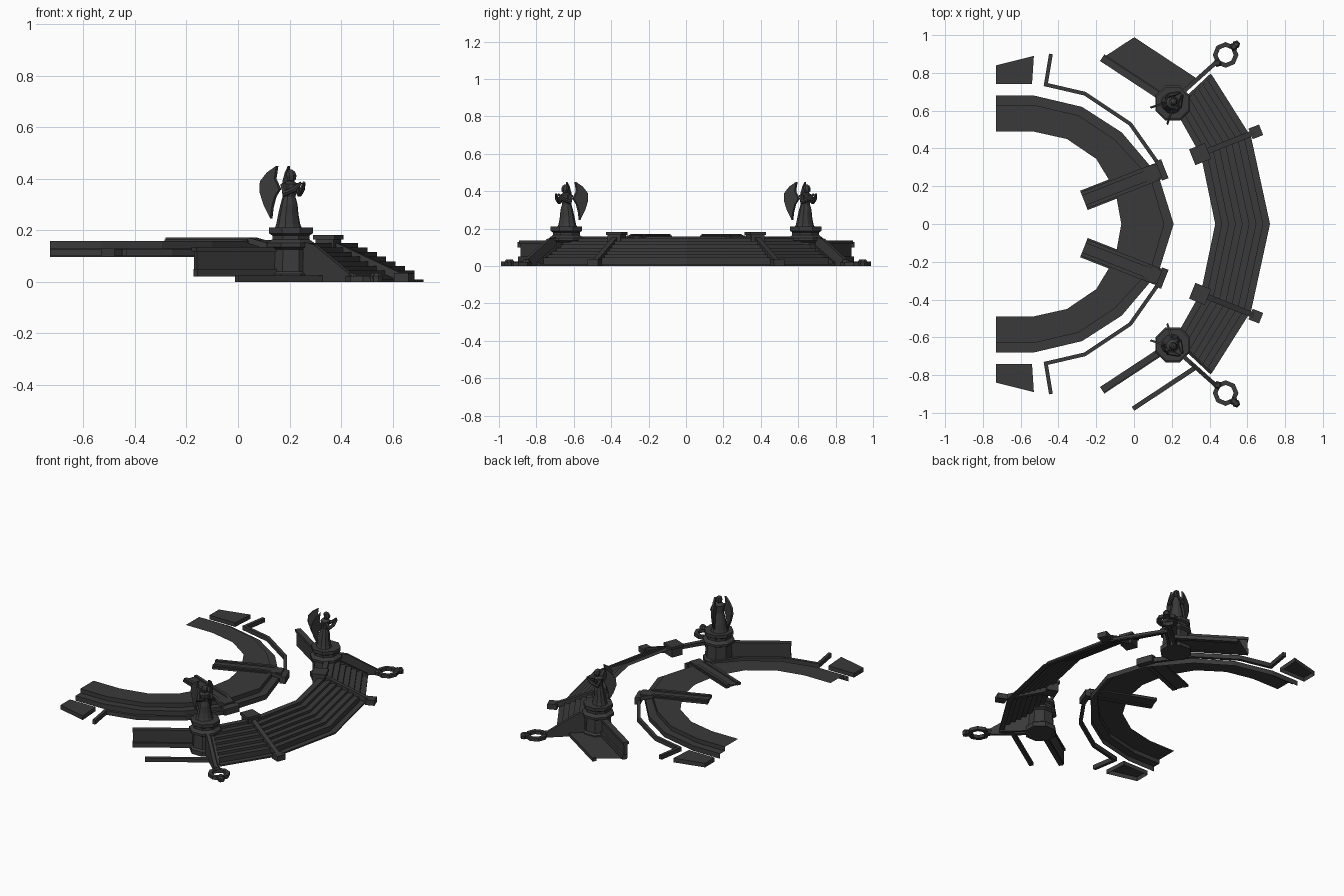
import bpy, bmesh, math
from mathutils import Matrix, Vector

cube = bpy.data.objects.get("Cube")
if cube:
    bpy.data.objects.remove(cube)

stone = bpy.data.materials.new("dark_stone")
stone.use_nodes = True
stone.diffuse_color = (0.042, 0.042, 0.042, 1)
stone.node_tree.nodes["Principled BSDF"].inputs["Base Color"].default_value = (0.042, 0.042, 0.042, 1)


def finish(name, bm, mirror=True):
    """Turn a bmesh into an object, repeated across the y = 0 plane."""
    bmesh.ops.recalc_face_normals(bm, faces=bm.faces)
    mesh = bpy.data.meshes.new(name)
    bm.to_mesh(mesh)
    bm.free()
    mesh.materials.append(stone)
    obj = bpy.data.objects.new(name, mesh)
    bpy.context.scene.collection.objects.link(obj)
    if mirror:
        mod = obj.modifiers.new("mirror", 'MIRROR')
        mod.use_axis = (False, True, False)
    return obj


def loft(bm, rails, closed=False, caps=False, matrix=Matrix()):
    """Skin a list of equal-length point rows."""
    rows = [[bm.verts.new(matrix @ Vector(p)) for p in r] for r in rails]
    n = len(rows[0])
    for a, b in zip(rows, rows[1:]):
        for i in range(n if closed else n - 1):
            j = (i + 1) % n
            bm.faces.new((a[i], a[j], b[j], b[i]))
    if caps:
        bm.faces.new(rows[0])
        bm.faces.new(rows[-1])


def wall(name, path, w, mirror=True):
    """Mitred wall along (x, y, bottom, top) points."""
    pts = [Vector(p[:2]) for p in path]
    sections = []
    for i, p in enumerate(path):
        dirs = [(pts[k + 1] - pts[k]).normalized() for k in (i - 1, i) if 0 <= k < len(pts) - 1]
        d = sum(dirs, Vector((0, 0))).normalized()
        n = Vector((-d.y, d.x)) * (w / 2 / d.dot(dirs[0]))
        a, b = pts[i] + n, pts[i] - n
        sections.append([(*a, p[2]), (*b, p[2]), (*b, p[3]), (*a, p[3])])
    bm = bmesh.new()
    loft(bm, sections, True, True)
    return finish(name, bm, mirror)


def lathe(bm, rings, sides, matrix=Matrix(), squash=1.0):
    """Stack of polygon rings given as (radius, z, x shift)."""
    rows = []
    for r, z, dx in rings:
        angles = [2 * math.pi * (k + 0.5) / sides for k in range(sides)]
        rows.append([(dx + r * math.cos(a) * squash, r * math.sin(a), z) for a in angles])
    loft(bm, rows, True, True, matrix)


def tube(bm, points, radii, matrix, sides=6):
    rows = []
    for i, p in enumerate(points):
        d = Vector(points[min(i + 1, len(points) - 1)]) - Vector(points[max(i - 1, 0)])
        q = d.to_track_quat('Z', 'Y')
        rows.append([Vector(p) + q @ Vector((radii[i] * math.cos(t), radii[i] * math.sin(t), 0))
                     for t in (2 * math.pi * k / sides for k in range(sides))])
    loft(bm, rows, True, True, matrix)


# Curved staircase
top_edge = [(0.43, 0), (0.355, 0.36), (0.22, 0.60)]
foot_edge = [(0.72, 0), (0.62, 0.46), (0.415, 0.785)]
steps, rise = 8, 0.0175


def arc(t, z):
    return [(a[0] + (b[0] - a[0]) * t, a[1] + (b[1] - a[1]) * t, z)
            for a, b in zip(foot_edge, top_edge)]


rails = [arc(0, 0)]
for i in range(steps):
    z = 0.01 + rise * (i + 1) * (i > 0)
    rails += [arc(i / steps, z), arc((i + 1) / steps, z)]
bm = bmesh.new()
loft(bm, rails)
finish("staircase", bm)

# Stair railings with end posts
rail_dir = math.atan2(0.115, 0.29)
wall("stair_railing", [(0.35, 0.37, 0.12, 0.168), (0.645, 0.488, 0, 0.03)], 0.03)
for name, x, y, size, z0, z1 in (("upper_post", 0.35, 0.37, 0.075, 0.11, 0.165),
                                 ("upper_post_cap", 0.35, 0.37, 0.09, 0.165, 0.182),
                                 ("lower_post", 0.645, 0.488, 0.06, 0, 0.035)):
    dx, dy = math.cos(rail_dir) * size / 2, math.sin(rail_dir) * size / 2
    wall(name, [(x - dx, y - dy, z0, z1), (x + dx, y + dy, z0, z1)], size)

# Semicircular terrace with a lower outer ledge
inner = [(-0.73, 0.49), (-0.535, 0.49), (-0.355, 0.45), (-0.2, 0.345), (-0.1, 0.18), (-0.067, 0)]
middle = [(-0.73, 0.63), (-0.53, 0.63), (-0.295, 0.575), (-0.1, 0.445), (0.09, 0.24), (0.16, 0)]
outer = [(-0.73, 0.68), (-0.53, 0.68), (-0.275, 0.62), (-0.065, 0.485), (0.13, 0.255), (0.21, 0)]
bm = bmesh.new()
loft(bm, [[(*p, z) for p in line] for line, z in
          ((inner, 0.158), (middle, 0.158), (middle, 0.13), (outer, 0.13), (outer, 0.097))])
finish("terrace", bm)

# Kerb around the terrace and the separate side slab
kerb = [(-0.44, 0.9), (-0.467, 0.738), (-0.26, 0.69), (-0.02, 0.53), (0.135, 0.31)]
wall("terrace_kerb", [(*p, 0.1, 0.128) for p in kerb], 0.02)
slab = [(-0.73, 0.74), (-0.54, 0.74), (-0.53, 0.89), (-0.73, 0.84)]
bm = bmesh.new()
loft(bm, [[(*p, z) for p in slab] for z in (0.128, 0.1)], True)
bm.faces.new([v for v in bm.verts if v.co.z > 0.12])
finish("side_slab", bm)

# Bridges crossing the terrace: floor, two rails and an end block
start, end = Vector((-0.265, 0.125)), Vector((0.135, 0.282))
across = Vector((-(end - start).y, (end - start).x)).normalized()
wall("bridge_floor", [(*start, 0.154, 0.163), (*end, 0.154, 0.163)], 0.075)
for side in (-1, 1):
    off = across * 0.036 * side
    a, b = start + off, end + off
    c = a.lerp(b, 0.8)
    wall("bridge_rail", [(*a, 0.15, 0.172), (*c, 0.15, 0.172), (*b, 0.125, 0.15)], 0.02)
    wall("bridge_rail_foot", [(*(a + off * 0.3), 0.15, 0.164), (*(c + off * 0.3), 0.15, 0.164)], 0.016)
block = end + (end - start).normalized() * 0.03
wall("bridge_end_block", [(*end.lerp(block, -0.2), 0.1, 0.15), (*block, 0.1, 0.142)], 0.108)

# Straight side walls beside the pedestals
wall("side_wall", [(-0.165, 0.875, 0.025, 0.118), (0.2, 0.635, 0.025, 0.118)], 0.022)
wall("side_wall_coping", [(-0.17, 0.878, 0.118, 0.135), (0.2, 0.635, 0.118, 0.135)], 0.036)
wall("side_wall_foot", [(-0.165, 0.885, 0.02, 0.05), (0.2, 0.645, 0.02, 0.05)], 0.03)
wall("outer_kerb", [(-0.005, 0.978, 0, 0.024), (0.33, 0.757, 0, 0.024)], 0.025)
bm = bmesh.new()
loft(bm, [[(-0.165, 0.88, 0.022), (0.2, 0.64, 0.022)], [(-0.005, 0.985, 0.022), (0.33, 0.76, 0.022)]])
finish("side_floor", bm, mirror=False)

# Sloping balustrades that end in an eight-sided basin
wall("outer_balustrade", [(0.26, 0.70, 0, 0.155), (0.3, 0.735, 0, 0.145), (0.445, 0.865, 0, 0.025)], 0.022)
wall("inner_balustrade", [(0.25, 0.64, 0, 0.15), (0.41, 0.79, 0, 0.02)], 0.016)
bm = bmesh.new()
place = Matrix.Translation((0.485, 0.895, 0)) @ Matrix.Rotation(math.radians(45), 4, 'Z')
ring = []
for r, z in ((0.068, 0), (0.068, 0.022), (0.043, 0.022), (0.043, 0), (0.068, 0)):
    ring.append([(r * math.cos(k * math.pi / 4), r * math.sin(k * math.pi / 4), z) for k in range(8)])
loft(bm, ring, True, matrix=place)
for x in (-0.06, 0.062, 0.078):
    lathe(bm, [(0.02, 0, 0), (0.022, 0.022, 0), (0.013, 0.034, 0)], 6, place @ Matrix.Translation((x, 0, 0)))
finish("basin", bm)

# Stepped pedestals
base = Matrix.Translation((0.205, 0.64, 0))
bm = bmesh.new()
lathe(bm, [(0.098, 0, 0), (0.098, 0.03, 0), (0.085, 0.04, 0), (0.08, 0.125, 0), (0.1, 0.135, 0),
           (0.1, 0.15, 0), (0.078, 0.165, 0), (0.078, 0.18, 0), (0.092, 0.188, 0), (0.092, 0.21, 0)], 8, base)
finish("pedestal", bm)

# Winged statues facing outward
frame = base @ Matrix.Translation((-0.01, -0.005, 0)) @ Matrix.Rotation(math.radians(45), 4, 'Z')
bm = bmesh.new()
lathe(bm, [(0.056, 0.21, 0), (0.05, 0.225, 0), (0.043, 0.26, 0), (0.036, 0.30, 0.004), (0.027, 0.33, 0.004),
           (0.032, 0.36, 0.008), (0.034, 0.38, 0.008), (0.013, 0.392, 0.012)], 10, frame, 0.85)
finish("robe", bm)
bm = bmesh.new()
lathe(bm, [(0.009, 0.385, 0.014), (0.018, 0.398, 0.018), (0.021, 0.412, 0.018),
           (0.017, 0.428, 0.014), (0.006, 0.436, 0.012)], 8, frame)
finish("head", bm)
bm = bmesh.new()
for s in (-1, 1):
    tube(bm, [(0.006, s * 0.032, 0.378), (0.022, s * 0.042, 0.342), (0.055, s * 0.022, 0.358),
              (0.078, s * 0.008, 0.385)], (0.013, 0.014, 0.011, 0.006), frame)
finish("arms", bm)
# Wings: crescent outlines swept back and slightly outward
outline = [(-0.018, 0.36), (-0.035, 0.40), (-0.028, 0.45), (-0.062, 0.425), (-0.088, 0.39),
           (-0.09, 0.35), (-0.075, 0.30), (-0.05, 0.245), (-0.045, 0.29), (-0.035, 0.33)]
bm = bmesh.new()
for s in (-1, 1):
    loft(bm, [[(x, s * (0.012 - x * 0.5 + t), z) for x, z in outline] for t in (0, 0.012)],
         True, True, frame)
finish("wings", bm)
